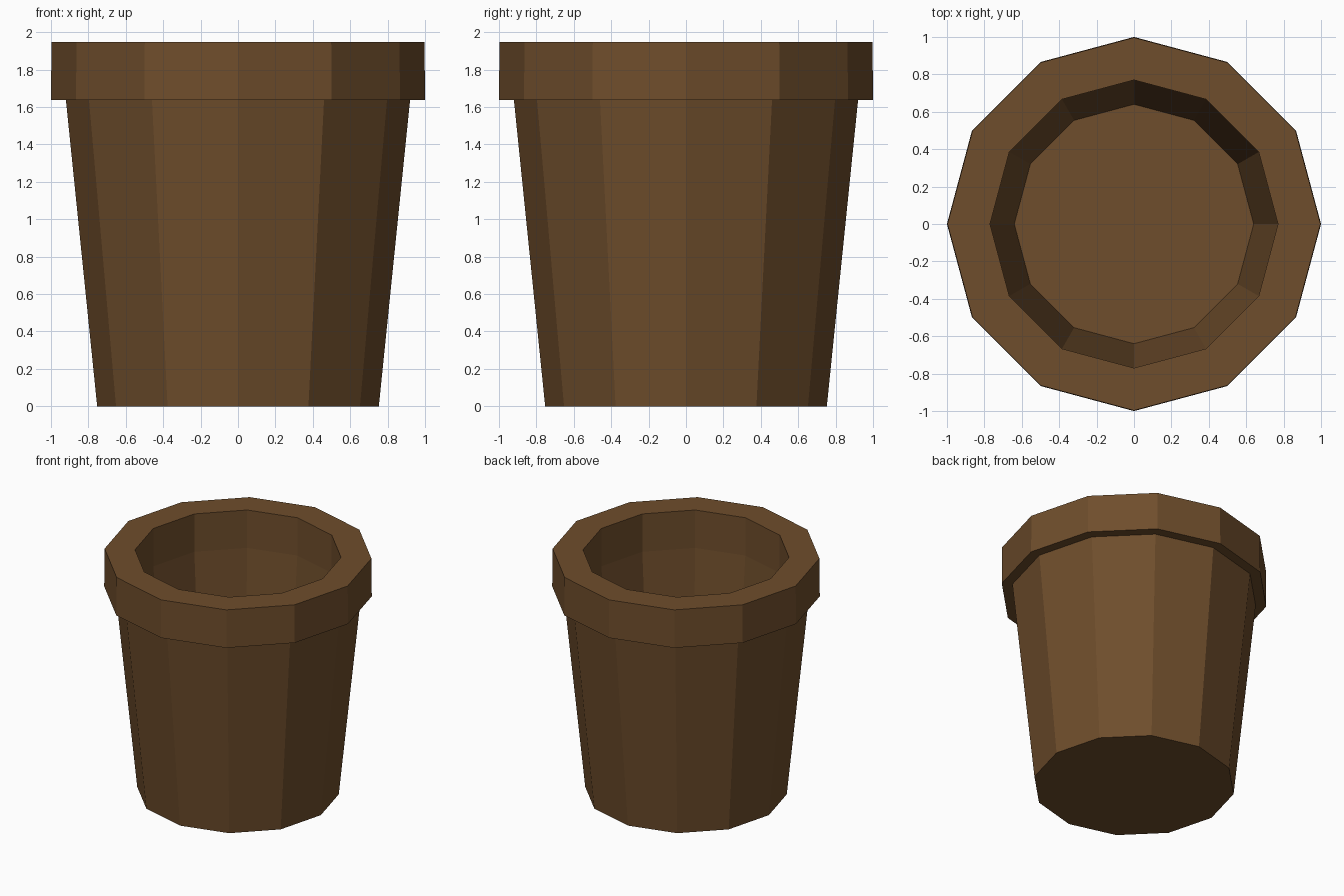
import bpy, bmesh
from math import cos, sin, pi

if "Cube" in bpy.data.objects:
    bpy.data.objects.remove(bpy.data.objects["Cube"])

SIDES = 12

# Outer base, tapered wall, rim lip, rim top, straight inner rim, deep inner floor
PROFILE = [(0.753, 0.0), (0.92, 1.637), (1.0, 1.637),
           (0.997, 1.948), (0.77, 1.948), (0.77, 1.637), (0.64, 0.1)]


def lathe(name, profile, sides):
    bm = bmesh.new()
    rings = [[bm.verts.new((r * cos(2 * pi * i / sides), r * sin(2 * pi * i / sides), z))
              for i in range(sides)] for r, z in profile]
    for a, b in zip(rings, rings[1:]):
        for i in range(sides):
            j = (i + 1) % sides
            bm.faces.new((a[i], a[j], b[j], b[i]))
    bm.faces.new(rings[0][::-1])
    bm.faces.new(rings[-1])
    bmesh.ops.recalc_face_normals(bm, faces=bm.faces)
    mesh = bpy.data.meshes.new(name)
    bm.to_mesh(mesh)
    bm.free()
    obj = bpy.data.objects.new(name, mesh)
    bpy.context.collection.objects.link(obj)
    return obj


# Hollow flower pot with a thick rim
pot = lathe("flower_pot", PROFILE, SIDES)
brown = bpy.data.materials.new("brown_clay")
brown.diffuse_color = (0.158, 0.075, 0.025, 1)
brown.use_nodes = True
brown.node_tree.nodes["Principled BSDF"].inputs["Base Color"].default_value = brown.diffuse_color
pot.data.materials.append(brown)
